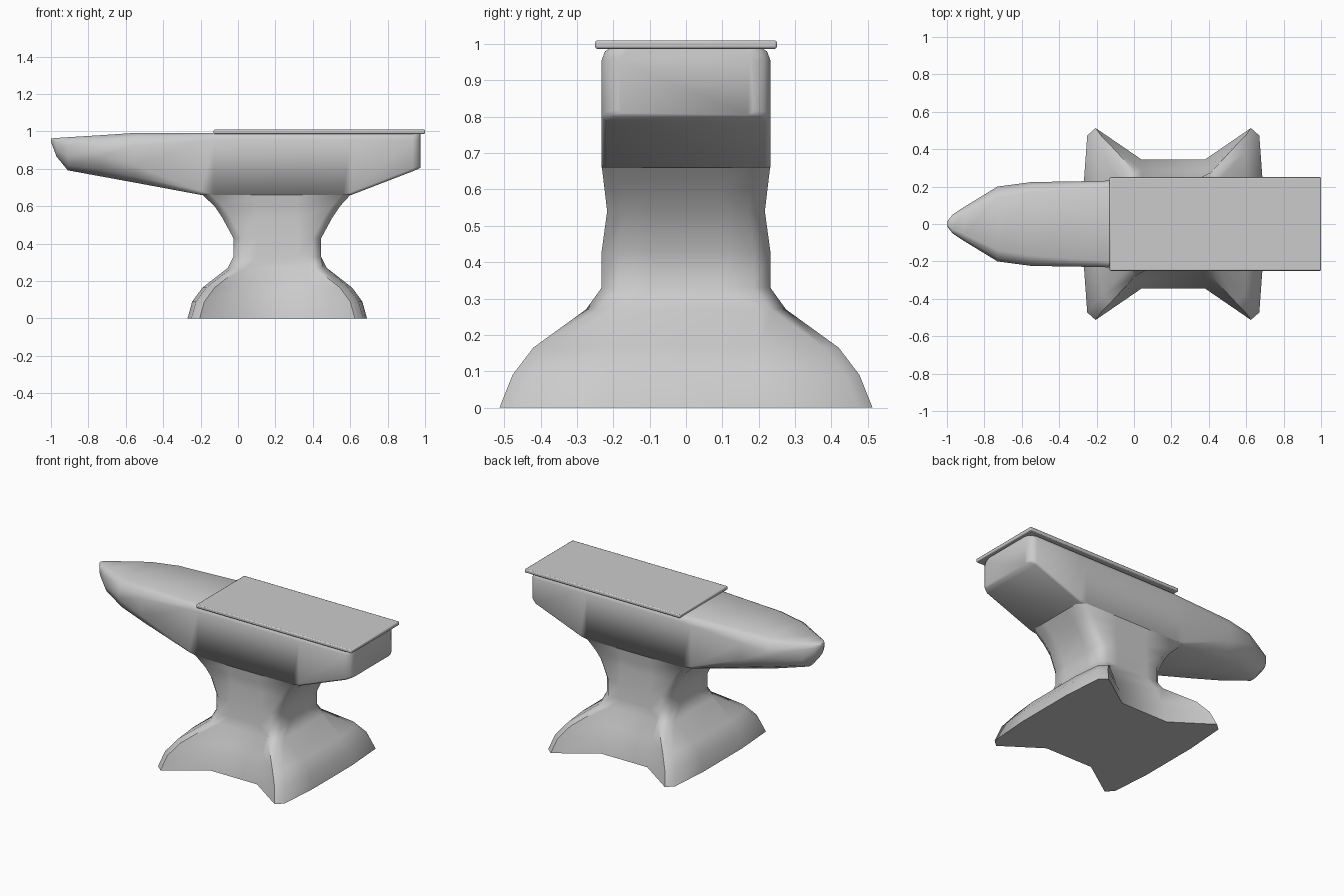
import bpy, bmesh, math

if "Cube" in bpy.data.objects:
    bpy.data.objects.remove(bpy.data.objects["Cube"], do_unlink=True)

steel = bpy.data.materials.new("grey_steel")
steel.use_nodes = True
GREY = (0.6, 0.6, 0.6, 1)
steel.diffuse_color = GREY
steel.node_tree.nodes["Principled BSDF"].inputs["Base Color"].default_value = GREY


def finish(name, bm, angle):
    bmesh.ops.remove_doubles(bm, verts=bm.verts, dist=0.0005)
    bmesh.ops.recalc_face_normals(bm, faces=bm.faces)
    mesh = bpy.data.meshes.new(name)
    bm.to_mesh(mesh)
    bm.free()
    mesh.materials.append(steel)
    obj = bpy.data.objects.new(name, mesh)
    bpy.context.collection.objects.link(obj)
    bpy.ops.object.select_all(action='DESELECT')
    obj.select_set(True)
    bpy.context.view_layer.objects.active = obj
    bpy.ops.object.shade_smooth_by_angle(angle=math.radians(angle))
    return obj


def loft(name, rings, angle, caps=(True, True)):
    bm = bmesh.new()
    loops = [[bm.verts.new(p) for p in ring] for ring in rings]
    n = len(loops[0])
    for a, b in zip(loops, loops[1:]):
        for i in range(n):
            j = (i + 1) % n
            bm.faces.new((a[i], a[j], b[j], b[i]))
    for use, loop in zip(caps, (loops[0], loops[-1])):
        if use:
            bm.faces.new(loop)
    return finish(name, bm, angle)


# Foot and waist: horizontal rings mirrored from one quadrant
CX = 0.21


def ring(z, quad, cx=CX):
    half = quad + [(-x, y) for x, y in reversed(quad)]
    full = half + [(-x, -y) for x, y in half]
    return [(cx + x, y, z) for x, y in full]


def star(z, hx, hy, notch):
    return ring(z, [(hx, 0.2), (hx - 0.02, hy - 0.04), (hx - 0.065, hy), (0.17, notch)])


def block(z, hx, hy, cx=CX):
    r = 0.045
    return ring(z, [(hx, 0.1), (hx, hy - r), (hx - r, hy), (0.11, hy)], cx)


loft("foot_and_waist", [
    star(0, 0.48, 0.513, 0.345),
    star(0.09, 0.455, 0.477, 0.325),
    star(0.165, 0.4, 0.42, 0.29),
    star(0.27, 0.265, 0.275, 0.245),
    block(0.33, 0.235, 0.232),
    block(0.43, 0.235, 0.232),
    block(0.54, 0.295, 0.217),
    block(0.6, 0.335, 0.224),
    block(0.665, 0.4, 0.232, 0.205),
], 60, (True, False))


# Horn and body: upright sections running from tip to heel
def section(x, w, top, bottom, ct, cb):
    side = [(w - ct, top), (w - ct * 0.3, top - ct * 0.4), (w, top - ct * 1.2),
            (w, bottom + cb), (w - cb * 0.35, bottom + cb * 0.35), (w - cb, bottom)]
    pts = side + [(-y, z) for y, z in reversed(side)]
    return [(x, y, z) for y, z in pts]


loft("horn_and_body", [
    section(-1.0, 0.012, 0.962, 0.945, 0.005, 0.005),
    section(-0.97, 0.05, 0.965, 0.865, 0.02, 0.04),
    section(-0.91, 0.09, 0.969, 0.792, 0.035, 0.07),
    section(-0.73, 0.2, 0.98, 0.759, 0.06, 0.11),
    section(-0.55, 0.224, 0.992, 0.726, 0.055, 0.09),
    section(-0.195, 0.23, 0.992, 0.66, 0.035, 0.02),
    section(-0.13, 0.232, 0.992, 0.66, 0.03, 0),
    section(0.56, 0.232, 0.992, 0.66, 0.03, 0),
    section(0.605, 0.232, 0.992, 0.66, 0.03, 0.015),
    section(0.935, 0.232, 0.992, 0.787, 0.03, 0.015),
    section(0.965, 0.215, 0.992, 0.8, 0.03, 0.015),
    section(0.975, 0.185, 0.99, 0.805, 0.03, 0.015),
], 50)

# Flat face plate
bm = bmesh.new()
bmesh.ops.create_cube(bm, size=1)
for v in bm.verts:
    v.co = (0.435 + v.co.x * 1.13, v.co.y * 0.5, 0.9985 + v.co.z * 0.023)
plate = finish("face_plate", bm, 30)
bevel = plate.modifiers.new("edge", 'BEVEL')
bevel.width = 0.006
bevel.segments = 2
